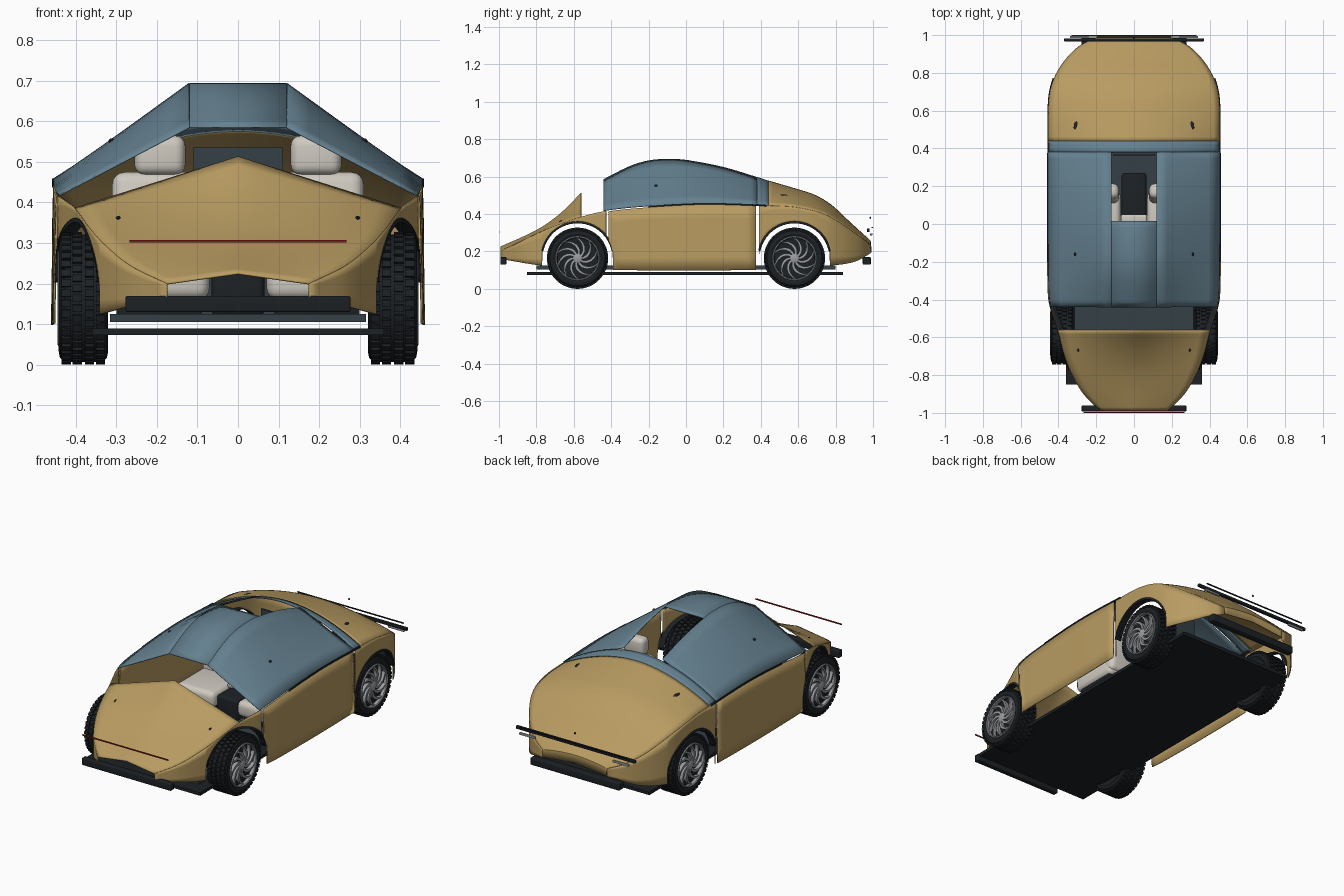
import bpy, bmesh, math
from mathutils import Vector, Matrix

if "Cube" in bpy.data.objects:
    bpy.data.objects.remove(bpy.data.objects["Cube"])


def mat(name, c):
    m = bpy.data.materials.new(name)
    m.diffuse_color = (*c, 1)
    m.use_nodes = True
    m.node_tree.nodes["Principled BSDF"].inputs["Base Color"].default_value = m.diffuse_color
    return m


GOLD = mat("gold_paint", (0.48, 0.33, 0.12))
GLASS = mat("blue_glass", (0.13, 0.22, 0.28))
BLACK = mat("black_trim", (0.012, 0.015, 0.018))
DARK = mat("dark_panel", (0.035, 0.05, 0.06))
CREAM = mat("cream_leather", (0.62, 0.59, 0.53))
METAL = mat("rim_metal", (0.33, 0.34, 0.36))
RED = mat("red_light", (0.25, 0.01, 0.01))


def curve_at(table, t):
    """Smooth interpolation through (t, value) pairs."""
    n = len(table)
    t = min(max(t, table[0][0]), table[-1][0])
    i = max(k for k in range(n - 1) if table[k][0] <= t)

    def slope(k):
        a, b = table[max(k - 1, 0)], table[min(k + 1, n - 1)]
        return (b[1] - a[1]) / (b[0] - a[0])
    (t0, v0), (t1, v1) = table[i], table[i + 1]
    h = t1 - t0
    u = (t - t0) / h
    return ((2*u**3 - 3*u*u + 1) * v0 + (u**3 - 2*u*u + u) * h * slope(i)
            + (3*u*u - 2*u**3) * v1 + (u**3 - u*u) * h * slope(i + 1))


def finish(name, bm, m, mirror=False, thick=0):
    bmesh.ops.recalc_face_normals(bm, faces=bm.faces)
    me = bpy.data.meshes.new(name)
    bm.to_mesh(me)
    bm.free()
    me.materials.append(m)
    ob = bpy.data.objects.new(name, me)
    bpy.context.collection.objects.link(ob)
    if mirror:
        md = ob.modifiers.new("mirror", 'MIRROR')
        md.use_clip = True
    if thick:
        md = ob.modifiers.new("solid", 'SOLIDIFY')
        md.thickness, md.offset = thick, 0
    return ob


def sheet(name, rows, m, mirror=True, thick=0.005, loop=False):
    bm = bmesh.new()
    vs = [[bm.verts.new(p) for p in r] for r in rows]
    for a, b in zip(vs, vs[1:] + (vs[:1] if loop else [])):
        for i in range(len(a) - 1):
            bm.faces.new((a[i], a[i + 1], b[i + 1], b[i]))
    return finish(name, bm, m, mirror, thick)


def box(name, x, y, z, m, bevel=0.0, mirror=False, tilt=0):
    bm = bmesh.new()
    bmesh.ops.create_cube(bm, size=1)
    c = Vector((sum(x) / 2, sum(y) / 2, sum(z) / 2))
    bm.transform(Matrix.Translation(c) @ Matrix.Rotation(tilt, 4, 'X')
                 @ Matrix.Diagonal((x[1] - x[0], y[1] - y[0], z[1] - z[0], 1)))
    if bevel:
        bmesh.ops.bevel(bm, geom=bm.edges[:], offset=bevel, segments=4, profile=0.5, affect='EDGES')
    return finish(name, bm, m, mirror)


def blob(name, pos, size, m, mirror=True):
    bm = bmesh.new()
    bmesh.ops.create_uvsphere(bm, u_segments=12, v_segments=8, radius=1)
    bm.transform(Matrix.Translation(pos) @ Matrix.Diagonal((*size, 1)))
    return finish(name, bm, m, mirror)


def span(a, b, n):
    return [a + (b - a) * i / n for i in range(n + 1)]


# Body guide curves along y
AXLE, HUB, ARCH = 0.58, 0.164, 0.19
WIDTH = [(-0.99, 0.175), (-0.9, 0.265), (-0.8, 0.325), (-0.7, 0.365), (-0.56, 0.402), (-0.42, 0.444),
         (-0.2, 0.452), (0.44, 0.453), (0.65, 0.45), (0.75, 0.43), (0.83, 0.39), (0.9, 0.335),
         (0.95, 0.275), (0.985, 0.2)]
BELT = [(-0.99, 0.2), (-0.75, 0.315), (-0.56, 0.385), (-0.42, 0.418), (-0.2, 0.44), (0.1, 0.455),
        (0.44, 0.445), (0.6, 0.435), (0.75, 0.395), (0.9, 0.3), (0.985, 0.235)]
RIDGE = [(-0.99, 0.225), (-0.85, 0.287), (-0.75, 0.342), (-0.65, 0.42), (-0.56, 0.512)]
ROOF = [(-0.44, 0.585), (-0.3, 0.655), (-0.2, 0.685), (-0.1, 0.693), (0, 0.688), (0.2, 0.65), (0.38, 0.596), (0.44, 0.577)]
DECK = [(0.44, 0.577), (0.6, 0.53), (0.69, 0.5), (0.78, 0.445), (0.88, 0.352), (0.985, 0.257)]
SILL = [(-0.99, 0.16), (-0.77, 0.125), (-0.4, 0.102), (0.38, 0.102), (0.77, 0.125), (0.9, 0.145), (0.985, 0.19)]


def sill(y):
    d = ARCH**2 - (abs(y) - AXLE)**2
    return HUB + math.sqrt(d) if d > 0 else curve_at(SILL, y)


def side_panel(name, ys, gap=0.0, puff=0.0):
    rows = []
    for y in ys:
        w, top, low = curve_at(WIDTH, y), curve_at(BELT, y) - gap, sill(y)
        rows.append([(w + puff * t, y, top + (low - top) * t) for t in span(0, 1, 5)])
    return sheet(name, rows, GOLD)


# Painted side panels, with the wheel arches following the sill curve
arch_ys = [AXLE - ARCH * math.cos(math.radians(a)) for a in range(0, 181, 6)]
side_panel("rear_fender", [y for y in arch_ys if y > 0.388] + span(0.7705, 0.985, 14))
side_panel("front_fender", span(-0.99, -0.7705, 12) + [-y for y in arch_ys[::-1] if y > 0.425])
side_panel("door", [-0.415, -0.41, -0.405, -0.40, -0.395, -0.391, -0.389] + span(-0.35, 0.375, 14), 0.004, 0.005)

# Hood with raised centre and rear deck
sheet("hood", [[(curve_at(WIDTH, y) * t, y, curve_at(RIDGE, y) * (1 - t) + curve_at(BELT, y) * t)
                for t in span(0, 1, 8)] for y in span(-0.99, -0.56, 20)], GOLD)


def crown(y, table):
    w, e, c = curve_at(WIDTH, y), curve_at(BELT, y), curve_at(table, y)
    return [(w * t, y, e + (c - e) * (1 - t**1.9)) for t in span(0, 1, 14)]


tail = [(x * 0.98, 0.989, 0.195 + 0.02 * (1 - x / 0.2)) for x, y, z in crown(0.985, DECK)]
sheet("rear_deck", [crown(y, DECK) for y in span(0.44, 0.985, 26)] + [tail], GOLD)

# Canopy glass: side panes, roof strip and rear band
sheet("side_glass", [[(0.12 + (curve_at(WIDTH, y) - 0.12) * t, y,
                       curve_at(ROOF, y) * (1 - t) + (curve_at(BELT, y) + 0.003) * t)
                      for t in span(0, 1, 6)] for y in span(-0.44, 0.38, 24)], GLASS, thick=0.004)
sheet("roof_glass", [[(x, y, curve_at(ROOF, y)) for x in (0, 0.12)] for y in span(-0.44, 0.015, 14)],
      GLASS, thick=0.004)
sheet("rear_glass", [crown(y, ROOF) for y in span(0.38, 0.44, 3)], GLASS, thick=0.004)

# Dark trim: belt line and arch lips
sheet("belt_trim", [[(curve_at(WIDTH, y) + dx, y, curve_at(BELT, y) + dz)
                     for dx, dz in ((0.004, -0.004), (0.004, 0.003), (-0.02, 0.003))]
                    for y in span(-0.2, 0.43, 16)], BLACK, thick=0.003)
for sgn, label in ((-1, "front"), (1, "rear")):
    rows = []
    for a in range(12, 169, 6):
        c, s = math.cos(math.radians(a)), math.sin(math.radians(a))
        w = curve_at(WIDTH, sgn * AXLE + ARCH * c)
        rows.append([(w + dx, sgn * AXLE + r * c, HUB + r * s)
                     for dx, r in ((0.004, 0.198), (0.004, 0.188), (-0.03, 0.188))])
    sheet(label + "_arch_lip", rows, BLACK, thick=0.003)

# Floor, bumpers, tail bar and lights
box("floor_pan", (-0.36, 0.36), (-0.85, 0.84), (0.073, 0.09), BLACK)
box("cabin_floor", (-0.315, 0.315), (-0.8, 0.8), (0.105, 0.125), DARK)
box("front_bumper", (-0.277, 0.277), (-0.992, -0.96), (0.13, 0.17), BLACK, 0.005)
box("rear_bumper", (-0.277, 0.277), (0.945, 0.988), (0.13, 0.17), BLACK, 0.005)
box("front_light_strip", (-0.267, 0.267), (-1.0, -0.996), (0.301, 0.308), RED)
box("tail_bar", (-0.37, 0.37), (0.967, 0.982), (0.305, 0.322), BLACK, 0.003)
box("tail_light_strip", (-0.33, 0.33), (0.993, 1.0), (0.326, 0.331), BLACK)
box("tail_reflector", (0.24, 0.34), (0.984, 0.996), (0.285, 0.297), METAL, 0.003, True)
blob("tail_button", (0, 0.985, 0.38), (0.006, 0.004, 0.006), BLACK, False)
blob("hood_vent", (0.295, -0.66, 0.36), (0.007, 0.018, 0.007), BLACK)
blob("deck_vent", (0.305, 0.51, 0.499), (0.015, 0.035, 0.007), BLACK)
blob("glass_handle", (0.312, -0.16, 0.552), (0.007, 0.009, 0.006), BLACK)

# Cabin: seats, console and bulkhead
box("seat_cushion", (0.07, 0.31), (-0.12, 0.17), (0.16, 0.25), CREAM, 0.03, True)
box("seat_back", (0.08, 0.31), (0.12, 0.20), (0.18, 0.475), CREAM, 0.03, True, -0.12)
box("headrest", (0.13, 0.255), (0.13, 0.20), (0.468, 0.565), CREAM, 0.025, True)
box("seat_mount", (0.09, 0.30), (-0.08, 0.15), (0.12, 0.165), BLACK, 0.005, True)
box("centre_console", (-0.065, 0.065), (-0.1, 0.27), (0.12, 0.24), BLACK, 0.015)
box("armrest", (-0.07, 0.07), (0.0, 0.05), (0.24, 0.27), CREAM, 0.012)
box("bulkhead", (-0.11, 0.11), (0.36, 0.37), (0.12, 0.535), DARK)

# Wheel parts, spun about the x axis


def lathe(name, profile, m, n=56):
    ring = [[(x, r * math.cos(a), r * math.sin(a)) for x, r in profile]
            for a in (2 * math.pi * k / n for k in range(n))]
    return sheet(name, ring, m, False, 0, True)


tyre = lathe("tyre", [(-0.05, 0.112), (-0.061, 0.13), (-0.058, 0.147), (-0.046, 0.157), (0.046, 0.157),
                      (0.058, 0.147), (0.061, 0.13), (0.055, 0.117), (0.04, 0.112)], BLACK)
disc = lathe("wheel_disc", [(-0.05, 0.0005), (-0.05, 0.113), (0.045, 0.113), (0.045, 0.11), (0.038, 0.108),
                            (0.035, 0.0005)], BLACK)
rim = lathe("wheel_rim", [(0.05, 0.118), (0.062, 0.118), (0.064, 0.113), (0.06, 0.109), (0.045, 0.109)], METAL)
hub = lathe("hub_cap", [(0.035, 0.026), (0.056, 0.024), (0.06, 0.015), (0.06, 0.0005)], METAL)

# Tread blocks in four staggered columns
bm = bmesh.new()
for col, x in enumerate((-0.042, -0.015, 0.015, 0.042)):
    for k in range(40):
        a = 2 * math.pi * (k + 0.5 * (col % 2)) / 40
        bmesh.ops.create_cube(bm, size=1, matrix=Matrix.Rotation(a, 4, 'X') @ Matrix.Translation((x, 0, 0.158))
                              @ Matrix.Diagonal((0.023, 0.018, 0.011, 1)))
tread = finish("tread", bm, BLACK)

# Swirling spokes
swirl = []
bm = bmesh.new()
for k in range(10):
    prev = None
    for t in span(0, 1, 10):
        r, a = 0.02 + 0.092 * t, 2 * math.pi * k / 10 + 1.0 * t**1.3
        w = 0.0055 + 0.003 * math.sin(math.pi * t)
        pts = [(x, rr * math.cos(a + da), rr * math.sin(a + da))
               for x, rr, da in ((0.035, r, -w / r), (0.056, r, -w / r), (0.056, r, w / r), (0.035, r, w / r))]
        cur = [bm.verts.new(p) for p in pts]
        if prev:
            for i in range(4):
                bm.faces.new((prev[i], prev[(i + 1) % 4], cur[(i + 1) % 4], cur[i]))
        prev = cur
spokes = finish("spokes", bm, METAL)

# Four wheels sharing the same meshes
for part in (tyre, disc, rim, hub, tread, spokes):
    for i, (sx, sy) in enumerate(((1, -1), (1, 1), (-1, -1), (-1, 1))):
        ob = part
        if i:
            ob = part.copy()
            bpy.context.collection.objects.link(ob)
        ob.location = (sx * 0.381, sy * AXLE, HUB)
        ob.rotation_euler = (0, 0, 0 if sx > 0 else math.pi)

# Smooth shading with crisp edges
for ob in bpy.context.collection.objects:
    ob.select_set(True)
    bpy.context.view_layer.objects.active = ob
bpy.ops.object.shade_smooth_by_angle(angle=math.radians(32))
